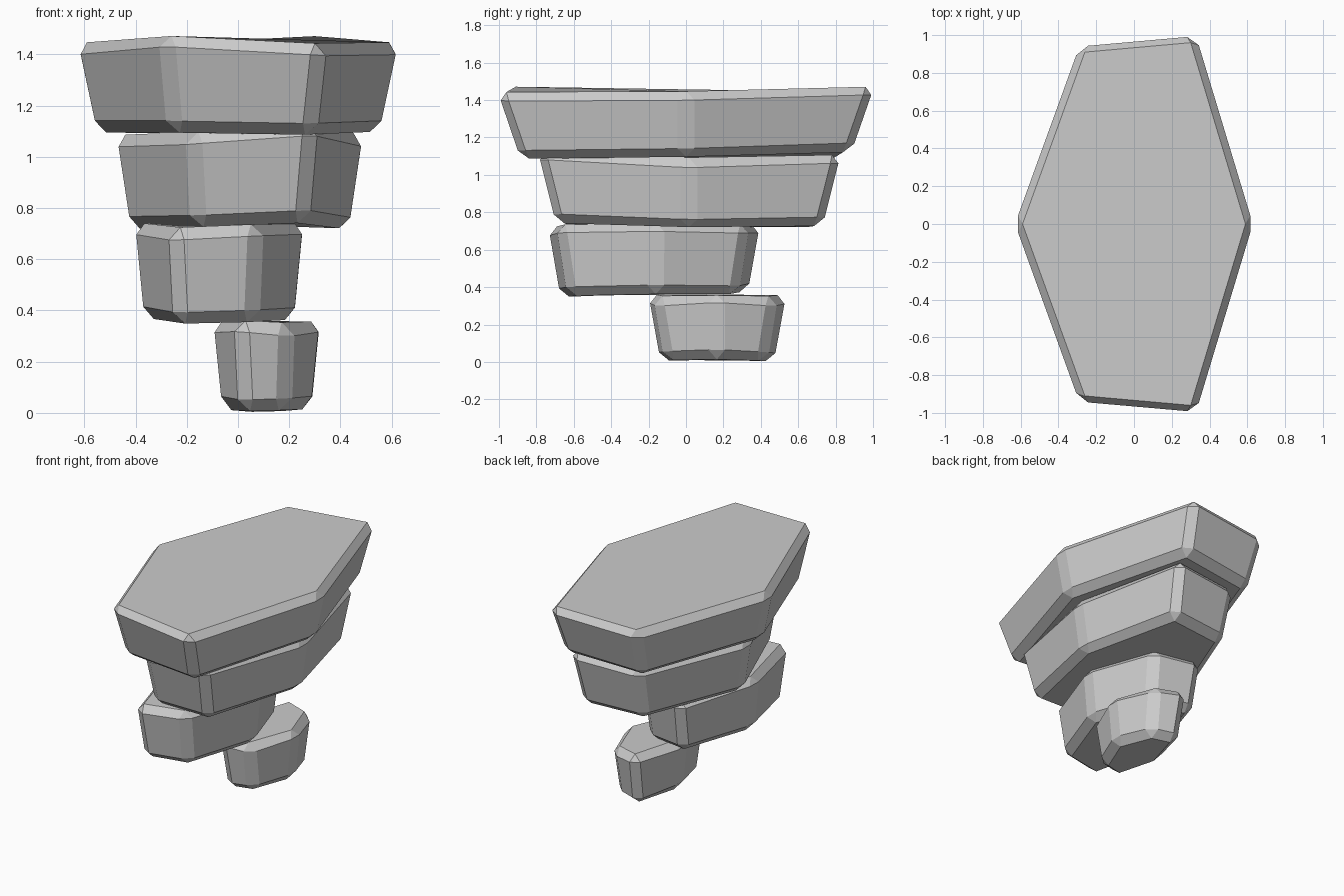
import bpy
from mathutils import Vector

if "Cube" in bpy.data.objects:
    bpy.data.objects.remove(bpy.data.objects["Cube"])


def outset(pts, w):
    """Push a counter-clockwise outline outwards by w with mitred corners."""
    out = []
    n = len(pts)
    for i, p in enumerate(pts):
        a = (p - pts[i - 1]).normalized()
        b = (pts[(i + 1) % n] - p).normalized()
        na, nb = Vector((a.y, -a.x)), Vector((b.y, -b.x))
        out.append(p + (na + nb) * w / (1 + na.dot(nb)))
    return out


def rock(name, centre, taper, corners, w=0.047):
    """Tapered six-sided slab; corners are (x, y, top z, bottom z) of its flat faces."""
    c = Vector(centre)
    top = [Vector(k[:2]) for k in corners]
    low = [c + (p - c) * taper for p in top]
    n = len(corners)
    verts = [(p.x, p.y, k[2]) for p, k in zip(outset(top, w), corners)]
    verts += [(p.x, p.y, k[3]) for p, k in zip(outset(low, w), corners)]
    faces = [tuple(range(n)), tuple(reversed(range(n, 2 * n)))]
    faces += [(i, n + i, n + (i + 1) % n, (i + 1) % n) for i in range(n)]
    me = bpy.data.meshes.new(name)
    me.from_pydata(verts, [], faces)
    ob = bpy.data.objects.new(name, me)
    bpy.context.collection.objects.link(ob)
    # chipped edges
    bev = ob.modifiers.new("chipped_edges", "BEVEL")
    bev.width = w
    bev.segments = 1
    bev.limit_method = "NONE"
    return ob


# Corner order: left, front left, front right, right, back right, back left
rock("top_slab", (0, 0), 0.873, [
    (-.59, 0, 1.445, 1.095), (-.26, -.91, 1.476, 1.095), (.30, -.96, 1.44, 1.085),
    (.59, 0, 1.445, 1.095), (.30, .96, 1.475, 1.125), (-.26, .91, 1.44, 1.09)])

rock("upper_rock", (0.005, 0.015), 0.875, [
    (-.44, .015, 1.085, .72), (-.155, -.71, 1.095, .725), (.265, -.745, 1.13, .745),
    (.45, .015, 1.085, .715), (.265, .78, 1.11, .728), (-.155, .74, 1.09, .72)])

rock("lower_rock", (-0.075, -0.17), 0.875, [
    (-.365, -.17, .745, .37), (-.225, -.69, .72, .345), (.05, -.645, .738, .355),
    (.22, -.16, .745, .365), (.07, .29, .735, .36), (-.20, .35, .735, .375)])

rock("base_rock", (0.115, 0.165), 0.80, [
    (-.06, .165, .36, .02), (.03, -.155, .365, .004), (.17, -.125, .345, .01),
    (.285, .165, .365, .02), (.19, .44, .345, .006), (.04, .49, .36, 0)])
